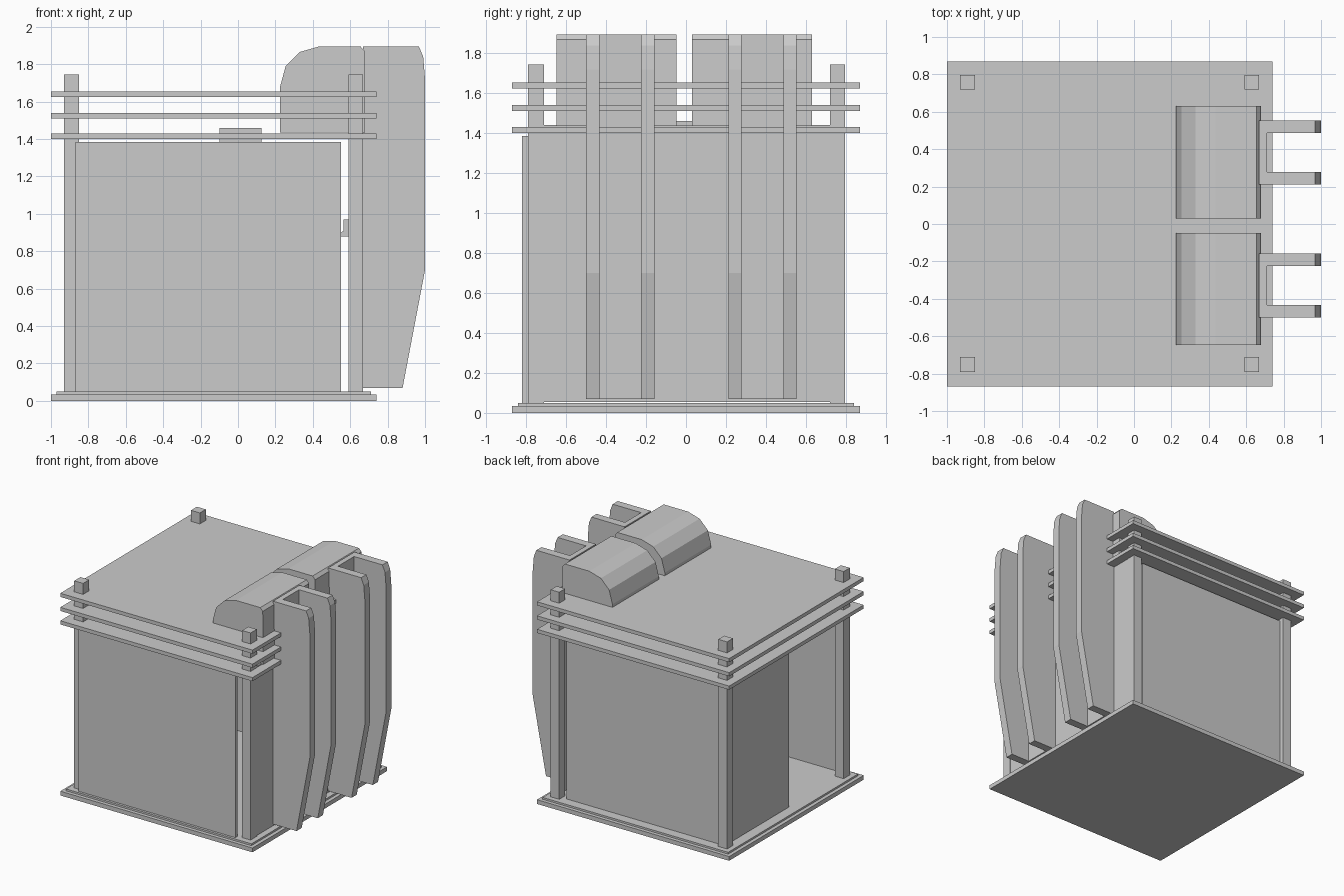
import bpy, bmesh

if "Cube" in bpy.data.objects:
    bpy.data.objects.remove(bpy.data.objects["Cube"])


def box(name, x0, x1, y0, y1, z0, z1):
    return prism(name, [(x0, z0), (x1, z0), (x1, z1), (x0, z1)], y0, y1)


def prism(name, profile, y0, y1):
    """Extrude an x-z profile along y."""
    bm = bmesh.new()
    face = bm.faces.new([bm.verts.new((x, y0, z)) for x, z in profile])
    ext = bmesh.ops.extrude_face_region(bm, geom=[face])
    verts = [v for v in ext["geom"] if isinstance(v, bmesh.types.BMVert)]
    bmesh.ops.translate(bm, verts=verts, vec=(0, y1 - y0, 0))
    bmesh.ops.recalc_face_normals(bm, faces=bm.faces)
    mesh = bpy.data.meshes.new(name)
    bm.to_mesh(mesh)
    bm.free()
    obj = bpy.data.objects.new(name, mesh)
    bpy.context.collection.objects.link(obj)
    return obj


# Floor: base plate with a slightly smaller slab on top
box("base_plate", -1, 0.74, -0.87, 0.87, 0, 0.035)
box("floor_slab", -0.97, 0.71, -0.84, 0.84, 0.035, 0.05)

# Stacked roof plates
for i, z in enumerate((1.40, 1.51, 1.625)):
    box(f"roof_plate_{i + 1}", -1, 0.74, -0.87, 0.87, z, z + 0.03)

# Corner posts
for xn, x0, x1 in (("left", -0.93, -0.85), ("right", 0.59, 0.667)):
    for yn, y0, y1 in (("front", -0.79, -0.71), ("back", 0.72, 0.797)):
        box(f"{yn}_{xn}_post", x0, x1, y0, y1, 0.05, 1.745)

# Walls; the left side is half open
box("front_wall", -0.87, 0.55, -0.82, -0.79, 0.05, 1.385)
box("back_wall", -0.87, 0.55, 0.73, 0.76, 0.05, 1.385)
box("right_wall", 0.635, 0.665, -0.76, 0.75, 0.055, 1.44)
box("left_panel", -0.89, -0.86, -0.06, 0.72, 0.055, 1.40)

# Ceiling fitting and inner handle
box("ceiling_fitting", -0.10, 0.125, -0.05, 0.03, 1.37, 1.46)
prism("inner_handle", [(0.55, 0.88), (0.64, 0.88), (0.64, 0.97),
                       (0.565, 0.97), (0.565, 0.91), (0.55, 0.90)], -0.06, 0.02)

# Rounded roof housings
HOUSING = [(0.225, 1.435), (0.225, 1.68), (0.255, 1.79), (0.33, 1.865),
           (0.435, 1.895), (0.655, 1.895), (0.677, 1.87), (0.68, 1.435)]
for i, y in enumerate((-0.647, 0.03)):
    prism(f"roof_housing_{i + 1}", HOUSING, y, y + 0.60)

# Right-side channels: a web joining two tall fins
FIN = [(0.667, 0.07), (0.88, 0.07), (1.0, 0.70), (1.0, 1.72),
       (0.99, 1.84), (0.967, 1.895), (0.667, 1.895)]
for i, y in enumerate((-0.50, 0.212)):
    prism(f"fin_{i + 1}_front", FIN, y, y + 0.067)
    prism(f"fin_{i + 1}_back", FIN, y + 0.275, y + 0.342)
    box(f"channel_web_{i + 1}", 0.667, 0.71, y + 0.067, y + 0.275, 0.07, 1.895)
